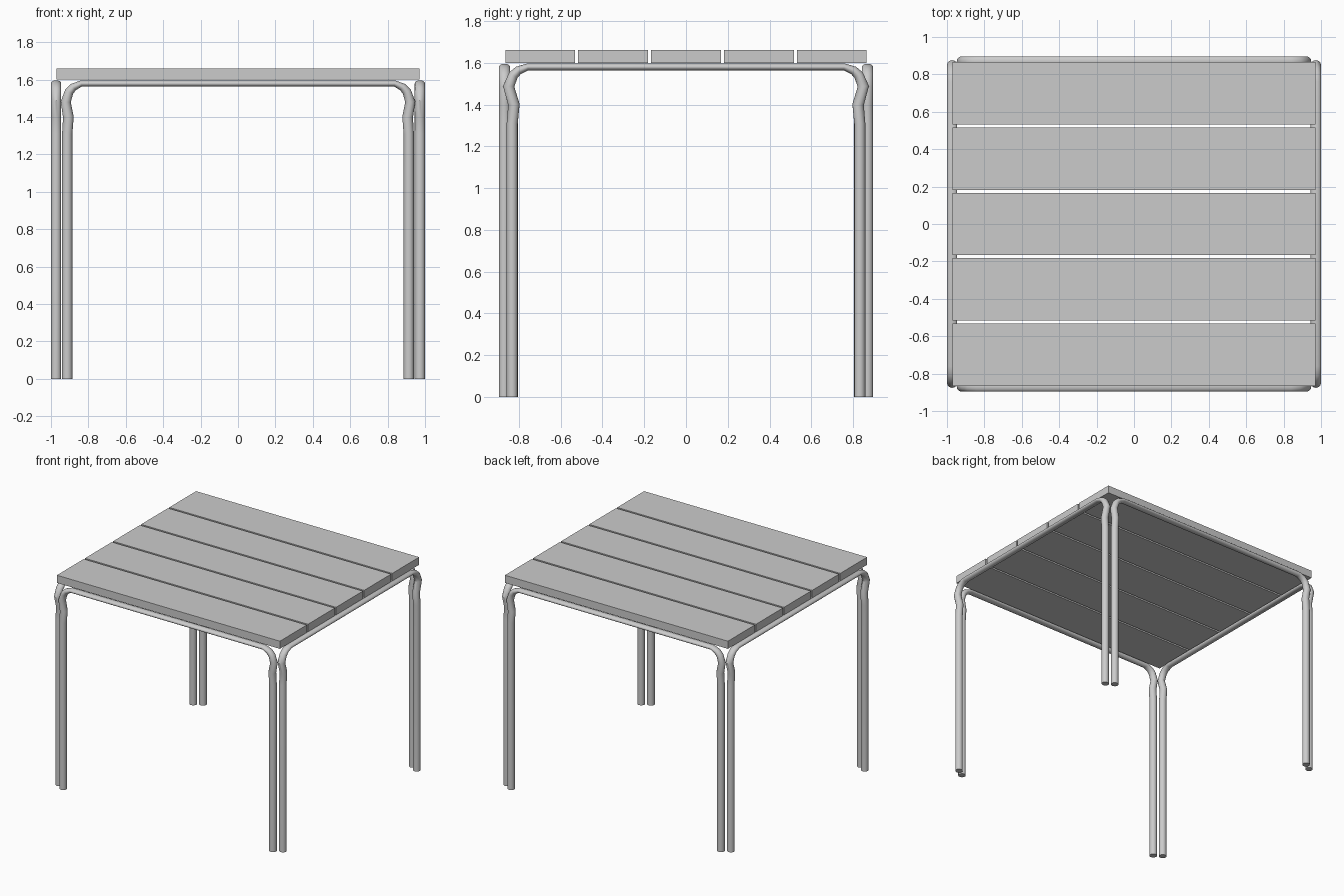
import bpy, bmesh, math
from mathutils import Vector

if "Cube" in bpy.data.objects:
    bpy.data.objects.remove(bpy.data.objects["Cube"])

SIDES = 16
HALF_WIDTH = 0.0275


def bent_tube(name, half_path, along, offset):
    """Leg-rail-leg tube, flattened at the rail. half_path: (u, z, in-plane half thickness)."""
    path = [(-u, z, t) for u, z, t in half_path] + half_path[::-1]
    across = Vector((0, 1, 0)) if along.x else Vector((1, 0, 0))
    pts = [along * u + across * offset + Vector((0, 0, z)) for u, z, t in path]
    bm = bmesh.new()
    rings = []
    for i, p in enumerate(pts):
        before = (p - pts[i - 1]).normalized() if i else Vector((0, 0, 1))
        after = (pts[i + 1] - p).normalized() if i < len(pts) - 1 else Vector((0, 0, -1))
        normal = (before + after).normalized().cross(across)
        ring = []
        for k in range(SIDES):
            a = 2 * math.pi * k / SIDES
            ring.append(bm.verts.new(p + normal * math.cos(a) * path[i][2]
                                     + across * math.sin(a) * HALF_WIDTH))
        rings.append(ring)
    for a, b in zip(rings, rings[1:]):
        for k in range(SIDES):
            n = (k + 1) % SIDES
            bm.faces.new((a[k], a[n], b[n], b[k]))
    bm.faces.new(rings[0])
    bm.faces.new(rings[-1])
    bmesh.ops.recalc_face_normals(bm, faces=bm.faces)
    mesh = bpy.data.meshes.new(name)
    bm.to_mesh(mesh)
    bm.free()
    ob = bpy.data.objects.new(name, mesh)
    bpy.context.collection.objects.link(ob)
    bpy.ops.object.select_all(action='DESELECT')
    ob.select_set(True)
    bpy.context.view_layer.objects.active = ob
    bpy.ops.object.shade_smooth_by_angle(angle=math.radians(35))


# Front and back leg frames
front_path = [(0.913, 0, 0.0275), (0.913, 1.31, 0.0275), (0.907, 1.40, 0.0285),
              (0.921, 1.48, 0.027), (0.903, 1.535, 0.024), (0.88, 1.56, 0.021),
              (0.838, 1.579, 0.0165)]
for name, y in (("front_leg_frame", -0.869), ("back_leg_frame", 0.869)):
    bent_tube(name, front_path, Vector((1, 0, 0)), y)

# Left and right leg frames
side_path = [(0.832, 0, 0.0265), (0.832, 1.31, 0.0265), (0.824, 1.40, 0.0275),
             (0.849, 1.487, 0.027), (0.827, 1.54, 0.024), (0.803, 1.563, 0.021),
             (0.758, 1.58, 0.0165)]
for name, x in (("left_leg_frame", -0.9725), ("right_leg_frame", 0.9725)):
    bent_tube(name, side_path, Vector((0, 1, 0)), x)

# Table top slats
WIDTH, GAP = 0.334, 0.015
for i in range(5):
    bpy.ops.mesh.primitive_cube_add(size=1, location=(0, (i - 2) * (WIDTH + GAP), 1.63))
    slat = bpy.context.object
    slat.name = f"top_slat_{i + 1}"
    slat.scale = (1.94, WIDTH, 0.06)
